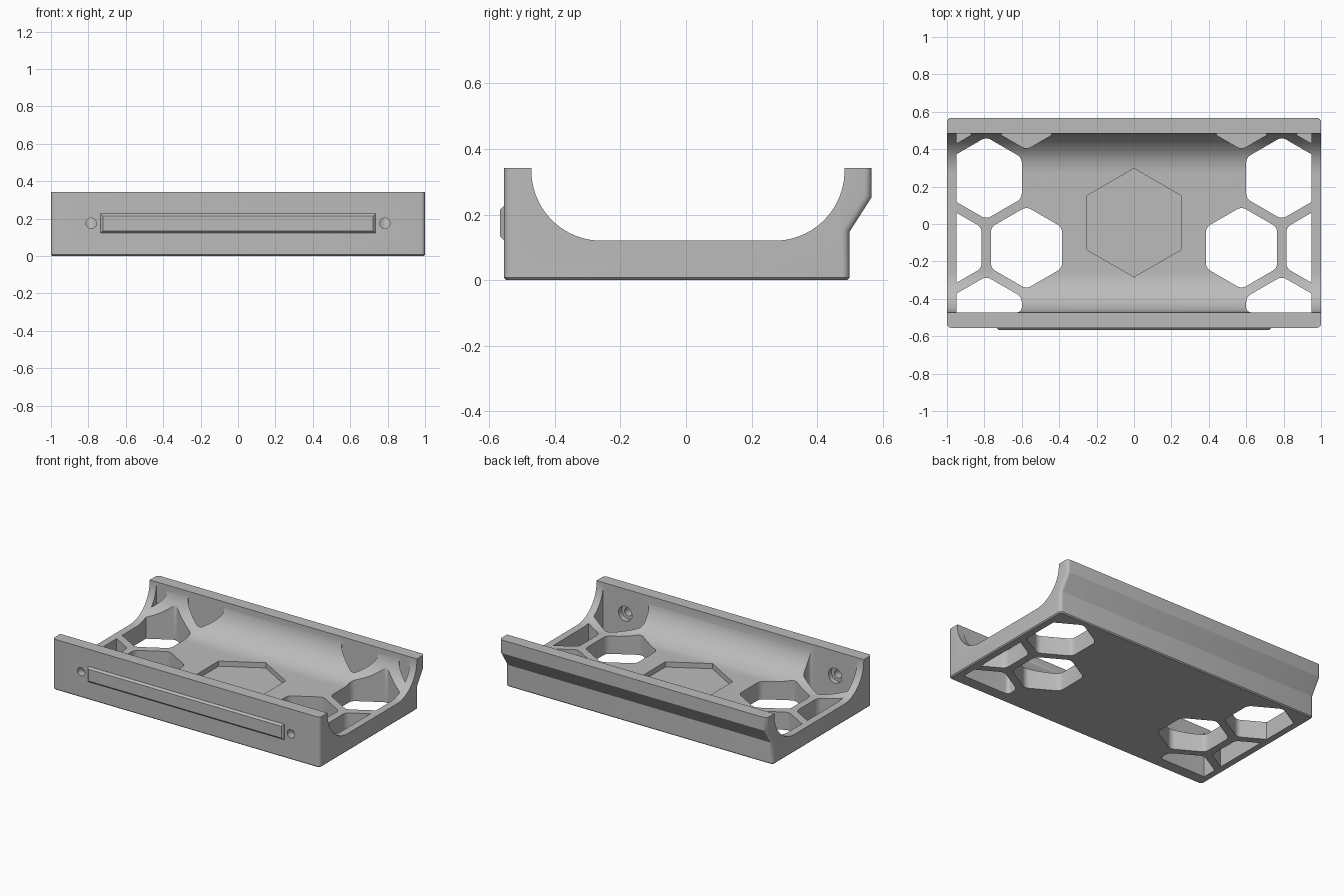
import bpy, bmesh
from math import sin, cos, pi, sqrt
from mathutils import Matrix, Vector

cube = bpy.data.objects.get("Cube")
if cube:
    bpy.data.objects.remove(cube)

GREY = (0.5, 0.5, 0.5, 1)
mat = bpy.data.materials.new("plain grey")
mat.use_nodes = True
mat.diffuse_color = GREY
mat.node_tree.nodes["Principled BSDF"].inputs["Base Color"].default_value = GREY

FLOOR, TOP, RADIUS = 0.12, 0.342, 0.214
FRONT_IN, BACK_IN = -0.472, 0.484      # inner wall faces
HEX_W, PITCH = 0.38, 0.43              # hexagon width and spacing


def prism(bm, points, axis, depth):
    """Extrude a closed outline of 3D points by depth along axis."""
    face = bm.faces.new([bm.verts.new(p) for p in points])
    geom = bmesh.ops.extrude_face_region(bm, geom=[face])["geom"]
    verts = [g for g in geom if isinstance(g, bmesh.types.BMVert)]
    bmesh.ops.translate(bm, verts=verts, vec=Vector(axis) * depth)
    bmesh.ops.recalc_face_normals(bm, faces=bm.faces)


def make(name, bm):
    mesh = bpy.data.meshes.new(name)
    bm.to_mesh(mesh)
    bm.free()
    ob = bpy.data.objects.new(name, mesh)
    ob.data.materials.append(mat)
    bpy.context.collection.objects.link(ob)
    return ob


def activate(ob):
    bpy.ops.object.select_all(action='DESELECT')
    ob.select_set(True)
    bpy.context.view_layer.objects.active = ob


def cut(ob, cutter):
    cutter.hide_render = True
    mod = ob.modifiers.new("cut", 'BOOLEAN')
    mod.operation, mod.solver, mod.object = 'DIFFERENCE', 'EXACT', cutter
    activate(ob)
    bpy.ops.object.modifier_apply(modifier=mod.name)
    bpy.data.objects.remove(cutter)


def bevel(bm, edges, offset, segments):
    bmesh.ops.bevel(bm, geom=edges, offset=offset, segments=segments,
                    profile=0.5, affect='EDGES', clamp_overlap=True)


def hexagon(x, y, z, width):
    r = width / sqrt(3)
    return [(x + r * sin(k * pi / 3), y + r * cos(k * pi / 3), z) for k in range(6)]


# Cradle body: trough profile swept along x
steps = 20
arc = [(RADIUS * sin(a), RADIUS * (1 - cos(a)))
       for a in (pi / 2 * i / steps for i in range(steps + 1))]
profile = [(-0.555, 0), (0.499, 0), (0.499, 0.147), (0.567, 0.253),
           (0.567, TOP), (BACK_IN, TOP)]
profile += [(BACK_IN - RADIUS + u, FLOOR + v) for u, v in reversed(arc)]
profile += [(FRONT_IN + RADIUS - u, FLOOR + v) for u, v in arc]
profile += [(FRONT_IN, TOP), (-0.555, TOP)]
bm = bmesh.new()
prism(bm, [(-1, y, z) for y, z in profile], (1, 0, 0), 2)


def outer_corner(e):
    a, b = (v.co for v in e.verts)
    outside = (a.y < -0.55 and b.y < -0.55) or (a.y > 0.49 and b.y > 0.49)
    return outside and abs(a.x - b.x) < 0.01 and abs(a.z - b.z) > 0.01


bevel(bm, [e for e in bm.edges if outer_corner(e)], 0.022, 4)
bevel(bm, [e for e in bm.edges if all(v.co.z < 1e-4 for v in e.verts)], 0.007, 1)
body = make("cradle_body", bm)


# Honeycomb openings, clipped to the frame and rounded
def hex_cutter(x, y, z, side):
    bm = bmesh.new()
    prism(bm, hexagon(x, y, z, HEX_W), (0, 0, 1), 0.6 - z)
    for co, no in (((0.95, 0, 0), (1, 0, 0)), ((0, BACK_IN, 0), (0, 1, 0)),
                   ((0, FRONT_IN, 0), (0, -1, 0))):
        geom = bm.verts[:] + bm.edges[:] + bm.faces[:]
        bmesh.ops.bisect_plane(bm, geom=geom, plane_co=co, plane_no=no, clear_outer=True)
        bmesh.ops.holes_fill(bm, edges=[e for e in bm.edges if e.is_boundary])
    upright = [e for e in bm.edges if abs(e.verts[0].co.z - e.verts[1].co.z) > 0.1
               and e.verts[0].co.x < 0.94]
    bevel(bm, upright, 0.025, 5)
    if side < 0:
        bmesh.ops.transform(bm, matrix=Matrix.Scale(-1, 4, (1, 0, 0)), verts=bm.verts)
    bmesh.ops.recalc_face_normals(bm, faces=bm.faces)
    return make("opening_cutter", bm)


X0, Y0, ROW = 0.575, -0.127, PITCH * sqrt(3) / 2
cells = [(X0, Y0, -0.1), (X0 + PITCH, Y0, -0.1),
         (X0 + PITCH / 2, Y0 + ROW, -0.1), (X0 + PITCH / 2, Y0 - ROW, -0.1),
         (X0, Y0 + 2 * ROW, FLOOR), (X0 + PITCH, Y0 + 2 * ROW, FLOOR)]
for side in (1, -1):
    for cell in cells:
        cut(body, hex_cutter(*cell, side))

# Shallow hexagonal recess in the floor
bm = bmesh.new()
prism(bm, hexagon(0, 0.007, FLOOR - 0.035, 0.502), (0, 0, 1), 0.3)
cut(body, make("recess_cutter", bm))

# Screw holes through the front wall, counterbored inside
for side in (1, -1):
    for radius, y0, y1 in ((0.028, -0.65, -0.4), (0.05, -0.505, -0.4)):
        bm = bmesh.new()
        ring = [(side * 0.785 + radius * cos(k * pi / 16), y0,
                 0.175 + radius * sin(k * pi / 16)) for k in range(32)]
        prism(bm, ring, (0, 1, 0), y1 - y0)
        cut(body, make("screw_cutter", bm))

# Raised label rail on the front, with chamfered rim
bm = bmesh.new()
w, z0, z1 = 0.735, 0.122, 0.226
prism(bm, [(-w, -0.55, z0), (w, -0.55, z0), (w, -0.55, z1), (-w, -0.55, z1)],
      (0, -1, 0), 0.018)
front = [e for e in bm.edges if all(v.co.y < -0.56 for v in e.verts)]
bevel(bm, front, 0.012, 1)
rail = make("front_rail", bm)

activate(body)
bpy.ops.object.shade_smooth_by_angle(angle=pi / 6)
